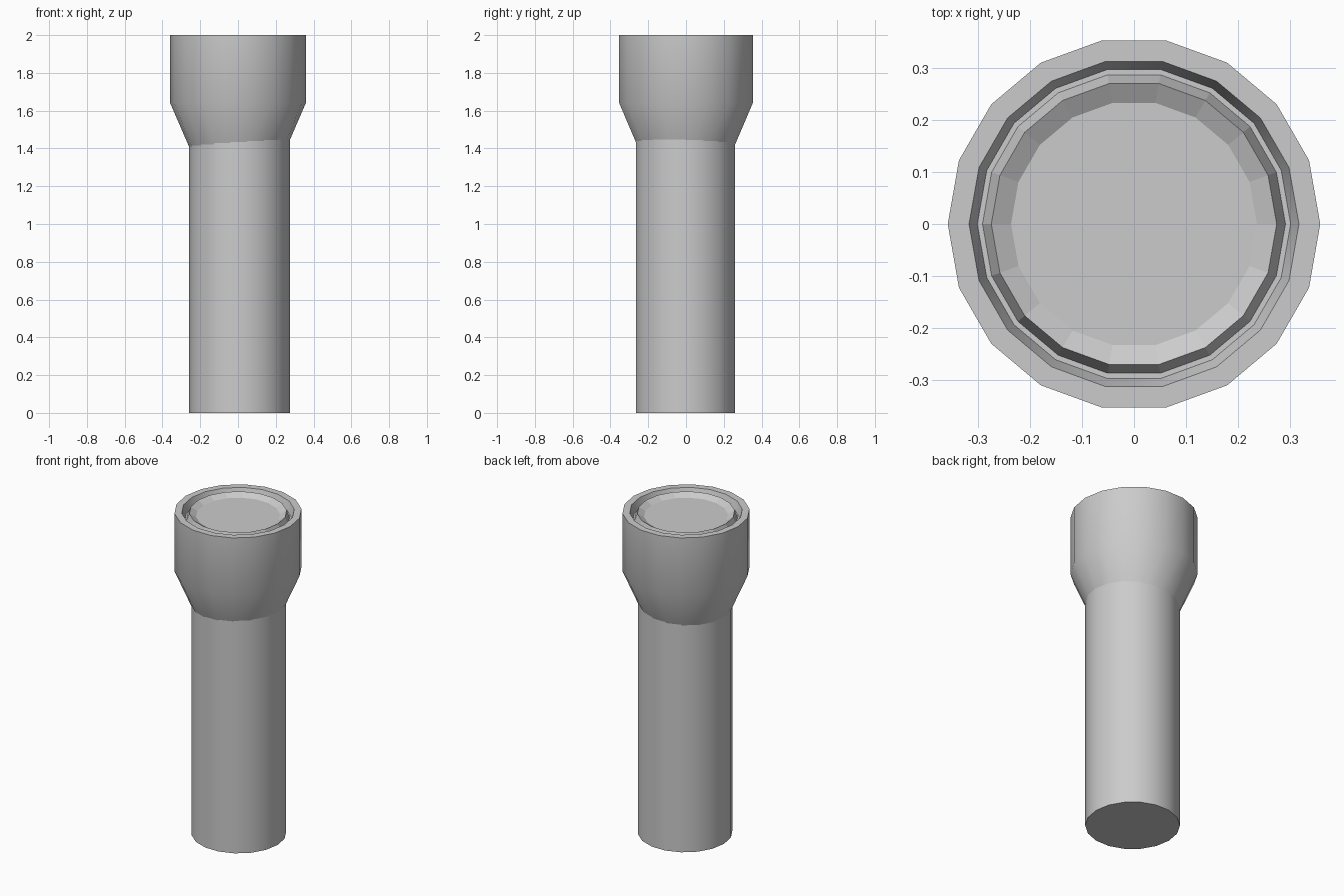
import bpy, bmesh
from math import cos, sin, pi

if "Cube" in bpy.data.objects:
    bpy.data.objects.remove(bpy.data.objects["Cube"])

SIDES = 18


def lathe(name, profile, centre=(0, 0), cap_start=True, cap_end=True, smooth=True):
    """Revolve (radius, z) points, listed from bottom outside to top inside."""
    bm = bmesh.new()
    rings = []
    for r, z in profile:
        rings.append([bm.verts.new((centre[0] + r * cos(2 * pi * i / SIDES),
                                    centre[1] + r * sin(2 * pi * i / SIDES), z))
                      for i in range(SIDES)])
    for a, b in zip(rings, rings[1:]):
        for i in range(SIDES):
            j = (i + 1) % SIDES
            bm.faces.new((a[i], a[j], b[j], b[i]))
    if cap_start:
        bm.faces.new(rings[0][::-1])
    if cap_end:
        bm.faces.new(rings[-1])
    mesh = bpy.data.meshes.new(name)
    bm.to_mesh(mesh)
    bm.free()
    obj = bpy.data.objects.new(name, mesh)
    bpy.context.collection.objects.link(obj)
    if smooth:
        bpy.ops.object.select_all(action='DESELECT')
        bpy.context.view_layer.objects.active = obj
        obj.select_set(True)
        bpy.ops.object.shade_smooth_by_angle(angle=pi / 6)
    return obj


# Handle: plain tube, slightly off the head's axis
lathe("handle", [(0.267, 0), (0.267, 1.5)], centre=(0.008, -0.003))

# Head: taper, straight barrel, flat rim and grooved wall down to the groove floor
lathe("head", [(0.24, 1.365), (0.359, 1.64), (0.359, 2.0), (0.318, 2.0),
               (0.302, 1.95)])

# Lens: raised ring inside the groove, dished to a flat disc
lathe("lens", [(0.302, 1.95), (0.292, 1.95), (0.275, 1.995), (0.237, 1.973)],
      cap_start=False, smooth=False)
